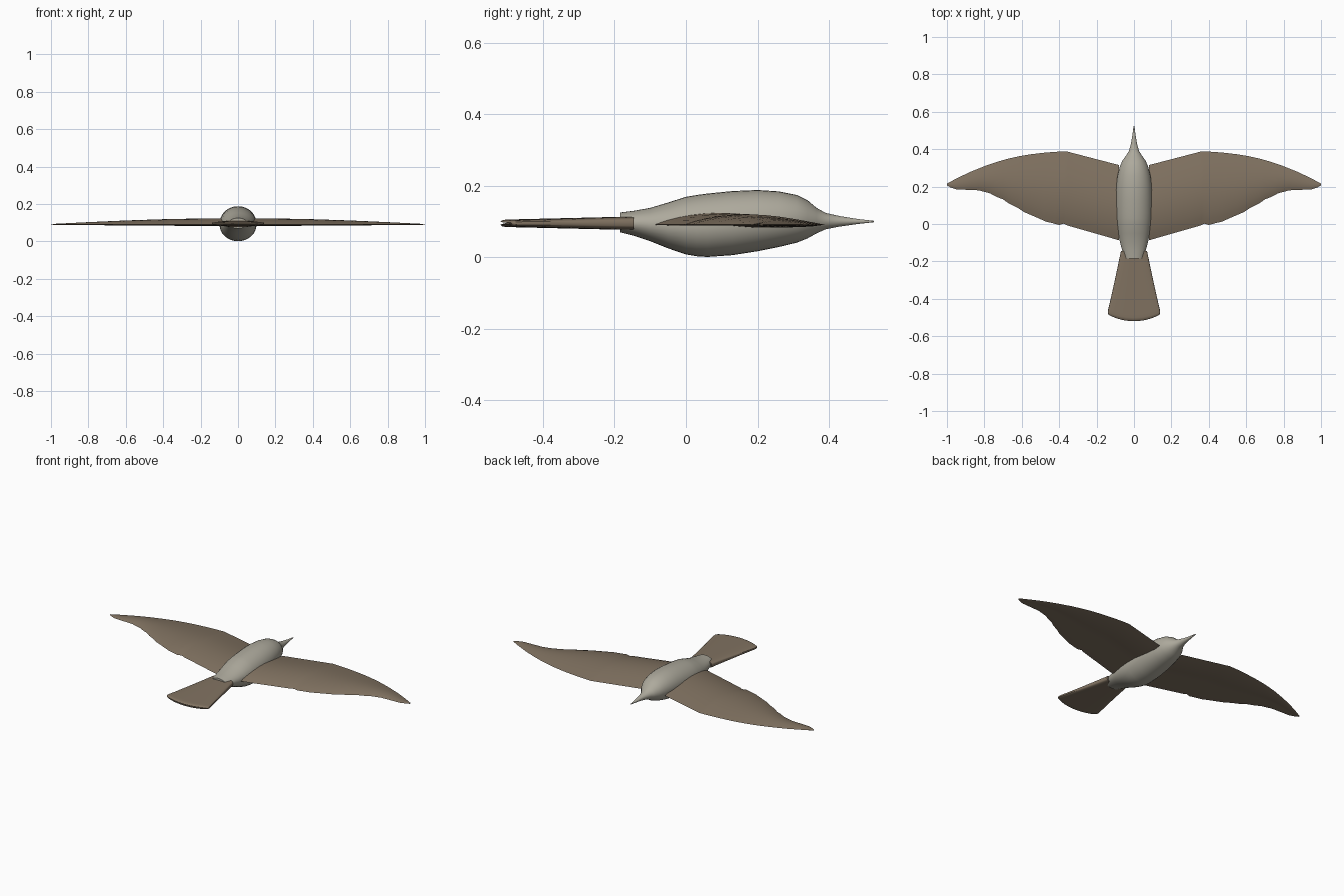
import bpy, bmesh, math

if "Cube" in bpy.data.objects:
    bpy.data.objects.remove(bpy.data.objects["Cube"])


def material(name, rgb):
    m = bpy.data.materials.new(name)
    m.diffuse_color = (*rgb, 1)
    m.use_nodes = True
    m.node_tree.nodes["Principled BSDF"].inputs["Base Color"].default_value = m.diffuse_color
    return m


GREY = material("pale grey plumage", (0.42, 0.40, 0.335))
BROWN = material("brown feathers", (0.22, 0.17, 0.12))


def interp(table, t):
    """Linear lookup in a list of (t, value) pairs."""
    for (a, va), (b, vb) in zip(table, table[1:]):
        if t <= b:
            return va + (vb - va) * max(0, t - a) / (b - a)
    return table[-1][1]


def loft(name, rings, mat, angle=40):
    """Join closed rings of points into a capped skin."""
    bm = bmesh.new()
    loops = [[bm.verts.new(p) for p in ring] for ring in rings]
    n = len(loops[0])
    for a, b in zip(loops, loops[1:]):
        for i in range(n):
            j = (i + 1) % n
            bm.faces.new((a[i], a[j], b[j], b[i]))
    bm.faces.new(loops[0])
    bm.faces.new(loops[-1])
    bmesh.ops.recalc_face_normals(bm, faces=bm.faces[:])
    mesh = bpy.data.meshes.new(name)
    bm.to_mesh(mesh)
    bm.free()
    mesh.materials.append(mat)
    ob = bpy.data.objects.new(name, mesh)
    bpy.context.collection.objects.link(ob)
    bpy.ops.object.select_all(action='DESELECT')
    ob.select_set(True)
    bpy.context.view_layer.objects.active = ob
    bpy.ops.object.shade_smooth_by_angle(angle=math.radians(angle))
    return ob


# Body with head and beak: y, half width, bottom z, top z
BODY = [(-.185, .050, .070, .125), (-.145, .062, .060, .130),
        (-.10, .074, .045, .138), (-.05, .085, .025, .153),
        (0, .094, .008, .169), (.03, .097, .003, .174), (.06, .099, .001, .178),
        (.13, .099, .006, .185), (.20, .096, .017, .188),
        (.26, .088, .029, .184), (.31, .075, .041, .174),
        (.34, .061, .053, .159), (.365, .043, .067, .138),
        (.39, .027, .078, .124), (.43, .016, .086, .115),
        (.48, .008, .093, .107), (.525, .002, .098, .102)]
rings = []
for y, w, lo, hi in BODY:
    mid, r = (lo + hi) / 2, (hi - lo) / 2
    rings.append([(w * math.cos(k * math.tau / 32), y,
                   mid + r * math.sin(k * math.tau / 32)) for k in range(32)])
loft("body", rings, GREY)

# Wings: outlines of the front and back edge, with rippled feather tips
LEAD = [(.08, .315), (.36, .388), (.42, .386), (.48, .381), (.55, .373),
        (.61, .363), (.67, .350), (.73, .333), (.80, .309), (.87, .281),
        (.94, .248), (1, .216)]
TRAIL = [(.08, -.087), (.355, -.008), (.375, .002), (.40, -.005), (.43, .003),
         (.475, .014), (.50, .026), (.59, .065), (.62, .085), (.67, .110),
         (.70, .132), (.73, .143), (.77, .164), (.80, .172), (.83, .180),
         (.87, .182), (.95, .185), (.98, .195), (1, .207)]
HEIGHT = [(.08, .033), (.36, .029), (.6, .021), (.8, .012), (1, .002)]
stations = sorted({x for x, _ in LEAD + TRAIL} | {.15, .22, .29})
N = 12
for side, label in ((-1, "left_wing"), (1, "right_wing")):
    rings = []
    for x in stations:
        a, b, h = interp(TRAIL, x), interp(LEAD, x), interp(HEIGHT, x)
        top, under = [], []
        for k in range(N + 1):
            t = k / N
            y = a + (b - a) * t
            top.append((side * x, y, .091 + h * math.sin(math.pi * t ** .85)))
            if 0 < k < N:
                dip = .2 * h * math.sin(math.pi * max(0, t - .5) * 2)
                under.append((side * x, y, .0895 - dip))
        rings.append(top + under[::-1])
    loft(label, rings, BROWN, 50)

# Fan tail: rounded section across, curved rear edge, thinning to the back
rings = []
for t in (0, .25, .5, .75, .9, .95, .98, .995, 1):
    w = .070 + .070 * min(1, t / .93)
    if t > .95:
        w -= .006 * ((t - .95) / .05) ** 2
    h = .019 - .009 * t if t < .98 else interp([(.98, .009), (1, .003)], t)
    ring = []
    for k in range(40):
        c, s = math.cos(k * math.tau / 40), math.sin(k * math.tau / 40)
        u = math.copysign(abs(c) ** .6, c)
        v = math.copysign(abs(s) ** .5, s)
        y = -.145 - t * (.375 - .033 * u * u * t)
        ring.append((w * u, y, .095 + h * v))
    rings.append(ring)
loft("tail", rings, BROWN)
